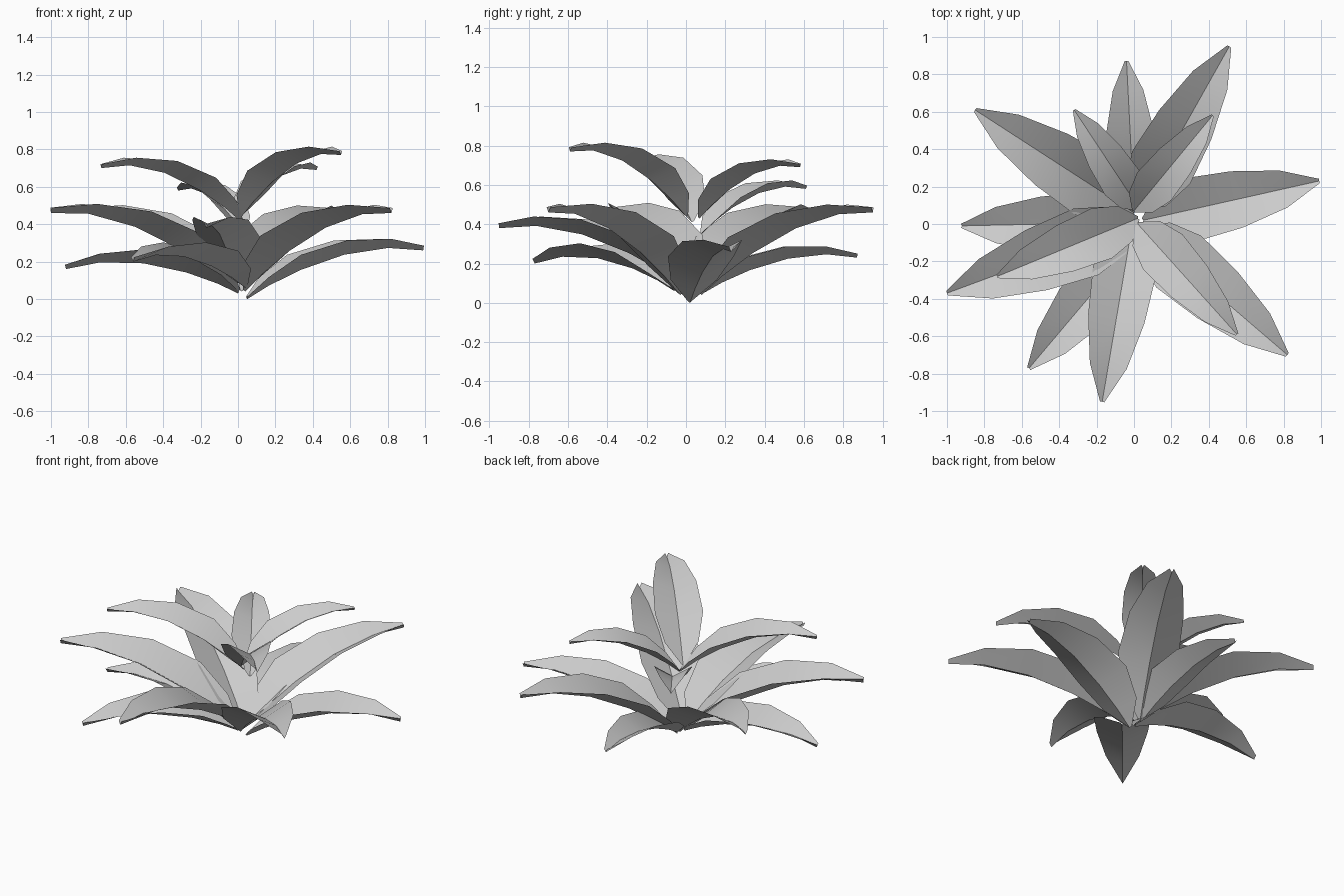
import bpy, bmesh, math
from mathutils import Vector

cube = bpy.data.objects.get("Cube")
if cube:
    bpy.data.objects.remove(cube, do_unlink=True)

# One plain grey for the whole plant
grey = bpy.data.materials.new("leaf_grey")
grey.use_nodes = True
grey.diffuse_color = (0.6, 0.6, 0.6, 1)
grey.node_tree.nodes["Principled BSDF"].inputs["Base Color"].default_value = (0.6, 0.6, 0.6, 1)

# Leaf profile per unit length: position, arch, half width, fold depth
PROFILE = [
    (0.0, 0.0, 0.012, 0.012),
    (0.12, 0.045, 0.125, 0.055),
    (0.3, 0.088, 0.178, 0.092),
    (0.55, 0.108, 0.16, 0.082),
    (0.8, 0.075, 0.105, 0.05),
    (1.0, 0.0, 0.012, 0.026),
]


def leaf(name, root, tip, bend):
    """Arched leaf folded into a channel along its midrib."""
    root, tip = Vector(root), Vector(tip)
    span = tip - root
    flat = Vector((span.x, span.y, 0))
    length = flat.length
    along = flat.normalized()
    side = Vector((0, 0, 1)).cross(along)
    ribs = [root + span * t + Vector((0, 0, arch * bend * length))
            for t, arch, _, _ in PROFILE]

    bm = bmesh.new()
    rows = []
    last = len(ribs) - 1
    for i, (rib, (_, _, half, fold)) in enumerate(zip(ribs, PROFILE)):
        tangent = (ribs[min(i + 1, last)] - ribs[max(i - 1, 0)]).normalized()
        up = tangent.cross(side)
        lift = up * fold * length
        rows.append([bm.verts.new(p) for p in (
            rib + side * half * length + lift,
            rib,
            rib - side * half * length + lift)])
    for a, b in zip(rows, rows[1:]):
        for k in range(2):
            bm.faces.new((a[k], a[k + 1], b[k + 1], b[k]))

    mesh = bpy.data.meshes.new(name)
    bm.to_mesh(mesh)
    bm.free()
    mesh.materials.append(grey)
    obj = bpy.data.objects.new(name, mesh)
    bpy.context.collection.objects.link(obj)
    return obj


# Leaf tiers: bend, then root and midrib tip of every leaf
TIERS = {
    "lower_leaf": (0.9, [
        ((0.0, 0.09, 0.05), (-0.04, 0.87, 0.23)),
        ((0.05, 0.02, 0.0), (0.99, 0.23, 0.26)),
        ((0.04, -0.06, 0.06), (-0.56, -0.77, 0.2)),
        ((0.0, 0.01, 0.03), (-0.92, -0.01, 0.16)),
    ]),
    "middle_leaf": (1.0, [
        ((0.02, 0.08, 0.04), (0.51, 0.95, 0.46)),
        ((0.04, -0.03, 0.04), (0.82, -0.7, 0.46)),
        ((-0.01, -0.01, 0.08), (-0.17, -0.95, 0.38)),
        ((0.0, 0.0, 0.04), (-1.0, -0.37, 0.46)),
        ((0.0, 0.06, 0.04), (-0.85, 0.61, 0.46)),
    ]),
    "upper_leaf": (1.2, [
        ((0.0, 0.07, 0.43), (0.42, 0.58, 0.69)),
        ((0.02, 0.0, 0.44), (0.55, -0.59, 0.77)),
        ((0.02, 0.03, 0.41), (-0.73, -0.28, 0.7)),
        ((0.03, 0.08, 0.35), (-0.32, 0.61, 0.58)),
    ]),
}

leaves = [leaf(f"{tier}_{i}", *ends, bend)
          for tier, (bend, items) in TIERS.items()
          for i, ends in enumerate(items, 1)]

# Soft shading along each leaf, crisp midrib
bpy.ops.object.select_all(action="DESELECT")
for obj in leaves:
    obj.select_set(True)
bpy.context.view_layer.objects.active = leaves[0]
bpy.ops.object.shade_smooth_by_angle(angle=math.radians(35))
